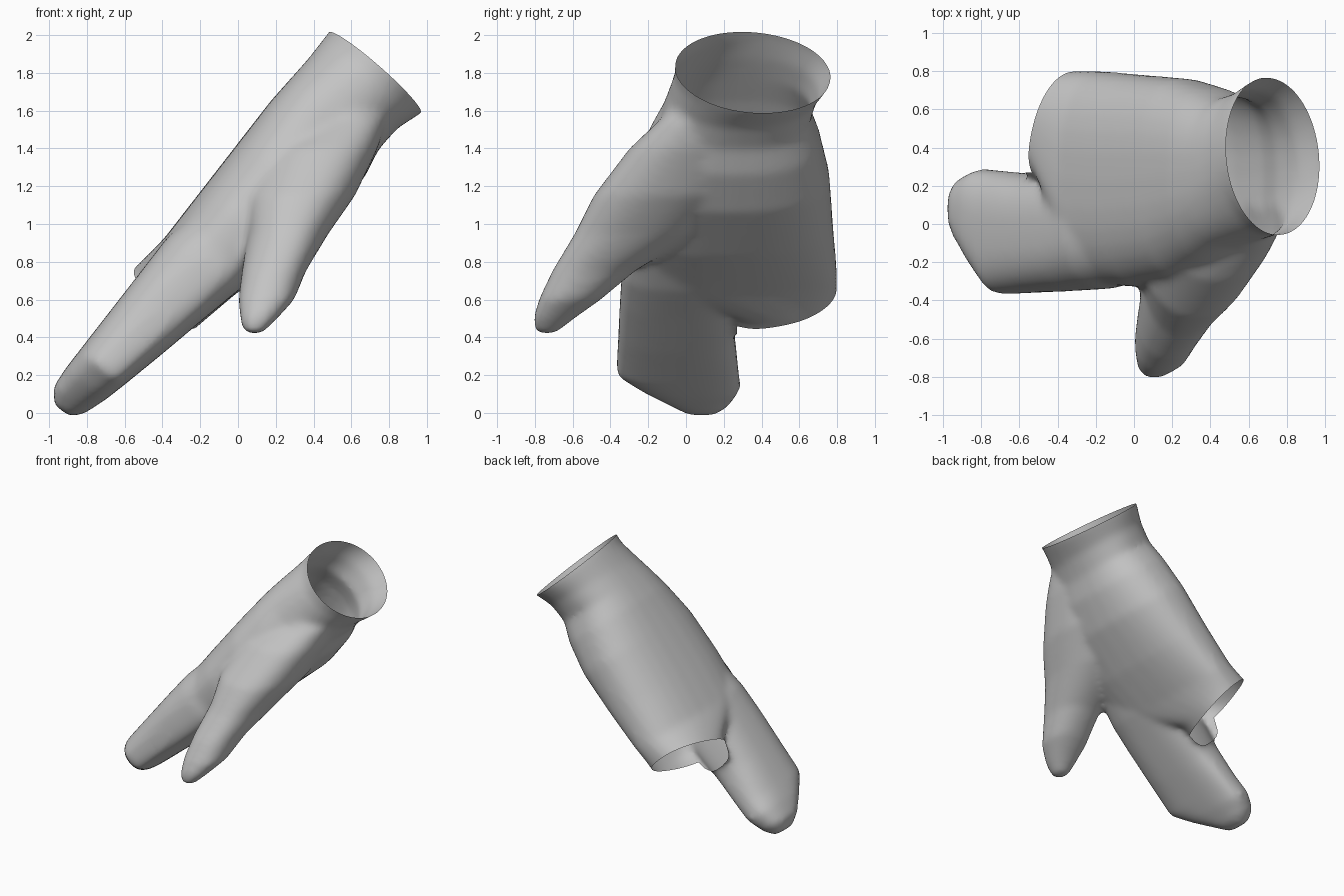
import bpy
import bmesh
import math
from mathutils import Vector

cube = bpy.data.objects.get("Cube")
if cube:
    bpy.data.objects.remove(cube, do_unlink=True)

grey = bpy.data.materials.new("plain_grey")
grey.use_nodes = True
colour = (0.55, 0.55, 0.55, 1)
grey.diffuse_color = colour
grey.node_tree.nodes["Principled BSDF"].inputs["Base Color"].default_value = colour

SIDES = 32
ORIGIN = Vector((-0.97, 0, 0.13))
ALONG = Vector((0.613, 0, 0.79))
BACK = Vector((-0.79, 0, 0.613))
SIDE = Vector((0, 1, 0))


def rounded(a0, a1, b0, b1, power, widest=0.5):
    """Points of a rounded section; widest is the height of its broadest line."""
    middle = a0 + (a1 - a0) * widest
    for i in range(SIDES):
        angle = math.tau * i / SIDES
        c, s = math.cos(angle), math.sin(angle)
        c = math.copysign(abs(c) ** power, c)
        s = math.copysign(abs(s) ** power, s)
        reach = a1 - middle if c > 0 else middle - a0
        yield middle + c * reach, (b0 + b1) / 2 + s * (b1 - b0) / 2


def arm_ring(t, top, bottom, y0, y1, power=0.8, widest=0.5):
    """Ring across the arm's own sloping axis."""
    return [ORIGIN + ALONG * t + BACK * w + SIDE * y
            for w, y in rounded(bottom, top, y0, y1, power, widest)]


def level_ring(z, x0, x1, y0, y1):
    return [Vector((x, y, z)) for x, y in rounded(x0, x1, y0, y1, 0.9)]


def loft(bm, rings):
    """Closed solid through a row of rings."""
    loops = [[bm.verts.new(p) for p in ring] for ring in rings]
    for lower, upper in zip(loops, loops[1:]):
        for i in range(SIDES):
            j = (i + 1) % SIDES
            bm.faces.new((lower[i], lower[j], upper[j], upper[i]))
    bm.faces.new(loops[0][::-1])
    bm.faces.new(loops[-1])


def slice_at(bm, point, normal):
    bmesh.ops.bisect_plane(bm, geom=bm.verts[:] + bm.edges[:] + bm.faces[:],
                           plane_co=point, plane_no=normal)


def cut_open(bm, point, normal, inside=lambda p: True):
    """Remove the faces beyond a plane, leaving an open edge."""
    slice_at(bm, point, normal)
    gone = []
    for f in bm.faces:
        p = f.calc_center_median()
        if (p - point).dot(normal) > 0 and inside(p):
            gone.append(f)
    bmesh.ops.delete(bm, geom=gone, context="FACES")


bm = bmesh.new()

# Palm and cuff, run a little past both openings
loft(bm, [
    arm_ring(0.58, 0.05, -0.37, 0.24, 0.80),
    arm_ring(0.74, 0.06, -0.40, 0.19, 0.80),
    arm_ring(0.98, 0.03, -0.45, -0.32, 0.80, 0.8, 0.4),
    arm_ring(1.30, 0.03, -0.54, -0.33, 0.78, 0.8, 0.45),
    arm_ring(1.65, 0.03, -0.61, -0.29, 0.76),
    arm_ring(1.90, 0.03, -0.61, -0.20, 0.71),
    arm_ring(2.05, 0.02, -0.58, -0.13, 0.66),
    arm_ring(2.20, 0.01, -0.59, -0.09, 0.70, 0.9),
    arm_ring(2.34, 0.01, -0.64, -0.06, 0.78, 1),
    arm_ring(2.52, 0.01, -0.66, -0.06, 0.78, 1),
])

# Joined fingers: domed back, flat underside and a slanted tip
loft(bm, [
    arm_ring(-0.07, -0.05, -0.16, 0.00, 0.17),
    arm_ring(0.00, 0.01, -0.21, -0.09, 0.24),
    arm_ring(0.12, 0.02, -0.25, -0.24, 0.29, 0.75, 0.4),
    arm_ring(0.24, 0.02, -0.28, -0.37, 0.28, 0.75, 0.35),
    arm_ring(0.50, 0.02, -0.34, -0.36, 0.26, 0.75, 0.35),
    arm_ring(0.78, 0.02, -0.40, -0.35, 0.27, 0.75, 0.35),
    arm_ring(1.00, 0.02, -0.45, -0.34, 0.30, 0.8, 0.35),
    arm_ring(1.25, -0.03, -0.48, -0.30, 0.30, 0.8, 0.4),
])

# Thumb, widening into the base of the palm
loft(bm, [
    level_ring(0.42, 0.03, 0.13, -0.80, -0.69),
    level_ring(0.50, 0.01, 0.21, -0.81, -0.59),
    level_ring(0.60, 0.00, 0.30, -0.78, -0.45),
    level_ring(0.75, 0.02, 0.36, -0.71, -0.27),
    level_ring(0.95, 0.05, 0.48, -0.59, 0.06),
    level_ring(1.15, 0.04, 0.62, -0.49, 0.28),
    level_ring(1.40, 0.15, 0.74, -0.30, 0.34),
    level_ring(1.55, 0.34, 0.79, -0.14, 0.30),
    level_ring(1.68, 0.44, 0.70, -0.05, 0.30),
])

bmesh.ops.recalc_face_normals(bm, faces=bm.faces[:])
mesh = bpy.data.meshes.new("open_mitten")
bm.to_mesh(mesh)
bm.free()
mitten = bpy.data.objects.new("open_mitten", mesh)
bpy.context.collection.objects.link(mitten)
bpy.ops.object.select_all(action="DESELECT")
mitten.select_set(True)
bpy.context.view_layer.objects.active = mitten

# Fuse the solids into one skin and soften the joins
fuse = mitten.modifiers.new("fuse", "REMESH")
fuse.mode = "VOXEL"
fuse.voxel_size = 0.022
soften = mitten.modifiers.new("soften", "SMOOTH")
soften.factor = 0.5
soften.iterations = 12
for modifier in (fuse, soften):
    bpy.ops.object.modifier_apply(modifier=modifier.name)

# Open the cuff, then the stub of the outer fingers
bm = bmesh.new()
bm.from_mesh(mesh)
cut_open(bm, ORIGIN + ALONG * 2.36 + BACK * -0.32 + SIDE * 0.35,
         ALONG + SIDE * 0.1 - BACK * 0.06)
web = SIDE * 0.27
slice_at(bm, web, SIDE)
cut_open(bm, ORIGIN + ALONG * 0.665 + BACK * -0.36 + web,
         SIDE * 0.28 + BACK * 0.13 - ALONG,
         lambda p: p.y > web.y and (p - ORIGIN).dot(ALONG) > 0.45)
bm.to_mesh(mesh)
bm.free()

mesh.materials.clear()
mesh.materials.append(grey)
bpy.ops.object.shade_smooth_by_angle(angle=math.radians(50))
